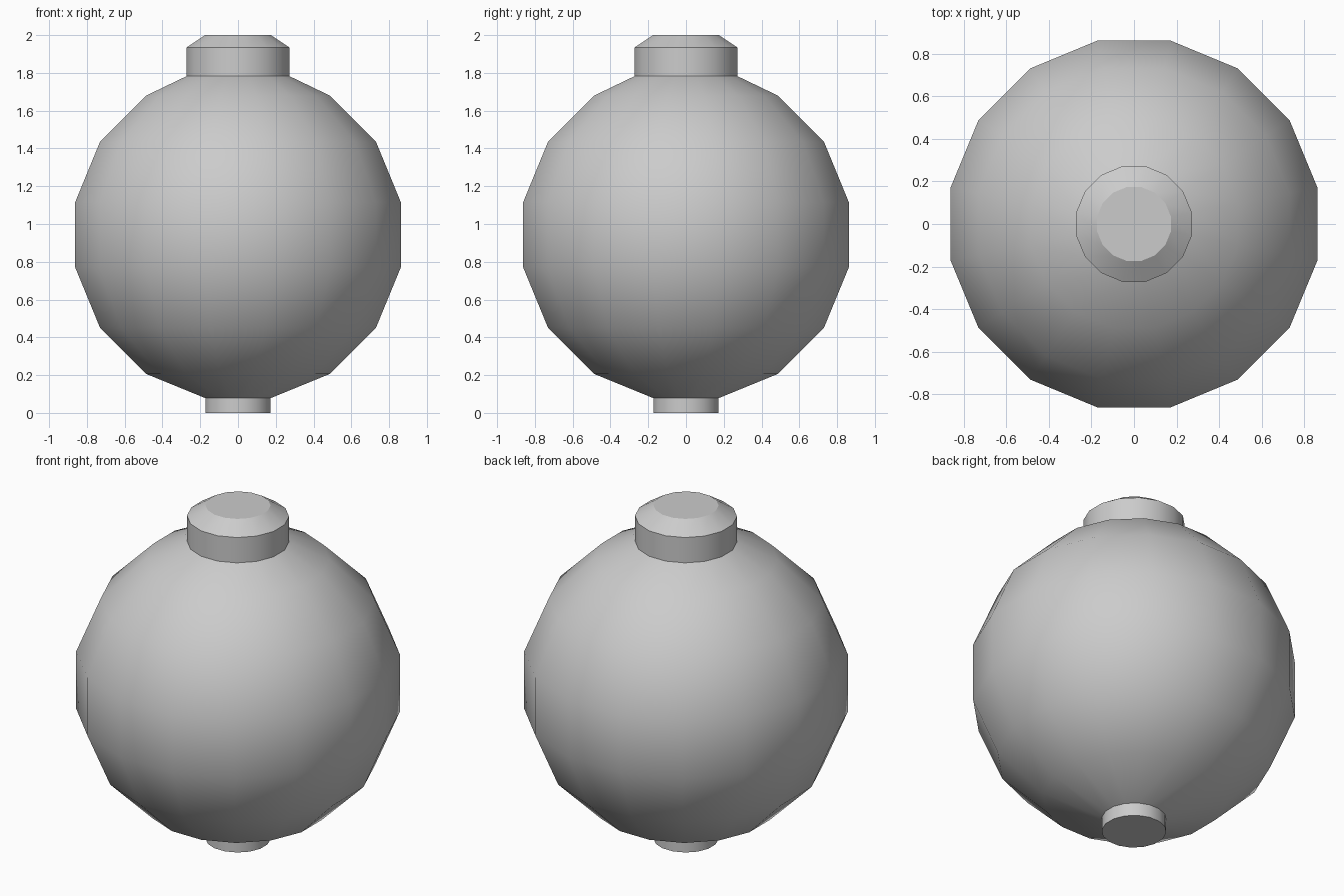
import bpy
import bmesh
import math

if "Cube" in bpy.data.objects:
    bpy.data.objects.remove(bpy.data.objects["Cube"])

SIDES = 16


def lathe(name, profile, cap_bottom=False, cap_top=False):
    """Spin (radius, z) points into a 16-sided part, flat sides facing the axes."""
    bm = bmesh.new()
    rings = []
    for r, z in profile:
        angles = [(i + 0.5) * math.tau / SIDES for i in range(SIDES)]
        rings.append([bm.verts.new((r * math.cos(a), r * math.sin(a), z)) for a in angles])
    for low, high in zip(rings, rings[1:]):
        for i in range(SIDES):
            j = (i + 1) % SIDES
            bm.faces.new((low[i], low[j], high[j], high[i]))
    if cap_bottom:
        bm.faces.new(rings[0][::-1])
    if cap_top:
        bm.faces.new(rings[-1])
    mesh = bpy.data.meshes.new(name)
    bm.to_mesh(mesh)
    bm.free()
    obj = bpy.data.objects.new(name, mesh)
    bpy.context.collection.objects.link(obj)
    bpy.ops.object.select_all(action='DESELECT')
    obj.select_set(True)
    bpy.context.view_layer.objects.active = obj
    bpy.ops.object.shade_smooth_by_angle(angle=math.radians(30))
    return obj


# Round body: faceted sphere, open where the collar and foot join
R, RZ, CZ = 0.895, 0.885, 0.943
body = [(0.176, 0.078)]
for k in range(-5, 6, 2):
    a = math.radians(11.25 * k)
    body.append((R / math.cos(math.radians(11.25)) * math.cos(a), CZ + RZ * math.sin(a)))
body.append((0.277, 1.783))
# the equator rings define the overall width
body = [(r * 0.982 if i else r, z) if i < len(body) - 1 else (r, z)
        for i, (r, z) in enumerate(body)]
lathe("body", body)

# Collar with chamfered top
lathe("collar", [(0.277, 1.783), (0.277, 1.935), (0.177, 2.0)], cap_top=True)

# Small foot
lathe("foot", [(0.176, 0.0), (0.176, 0.078)], cap_bottom=True)
